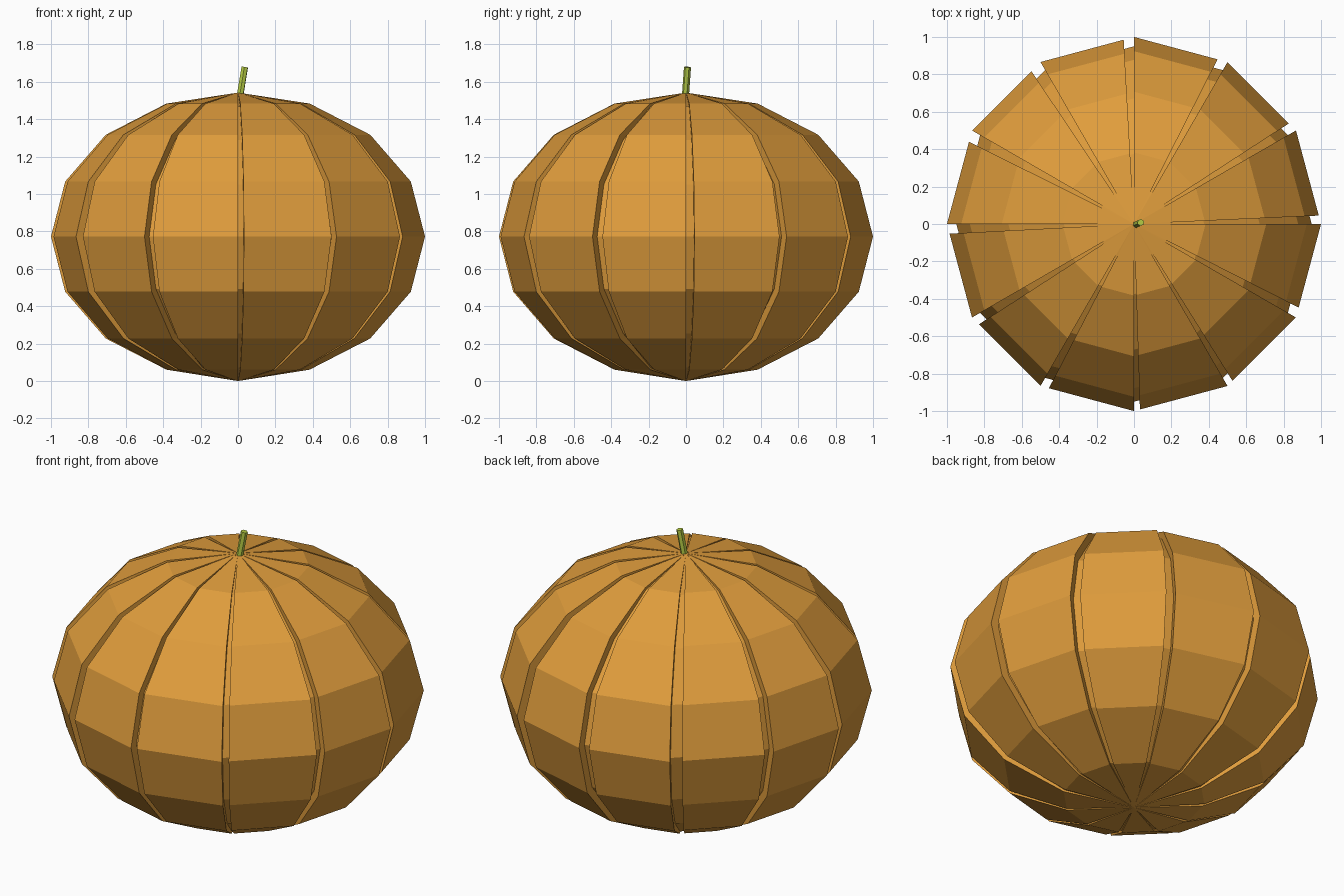
import bpy, bmesh, math
from mathutils import Vector

cube = bpy.data.objects.get("Cube")
if cube:
    bpy.data.objects.remove(cube)


def make_material(name, colour):
    mat = bpy.data.materials.new(name)
    mat.use_nodes = True
    mat.diffuse_color = colour
    mat.node_tree.nodes["Principled BSDF"].inputs["Base Color"].default_value = colour
    return mat


def make_object(name, bm, mat):
    bmesh.ops.recalc_face_normals(bm, faces=bm.faces)
    mesh = bpy.data.meshes.new(name)
    bm.to_mesh(mesh)
    bm.free()
    mesh.materials.append(mat)
    obj = bpy.data.objects.new(name, mesh)
    bpy.context.collection.objects.link(obj)
    return obj


orange = make_material("pumpkin orange", (0.74, 0.335, 0.045, 1))
green = make_material("stem green", (0.47, 0.61, 0.06, 1))

SEGMENTS, BANDS = 12, 8
HALF_HEIGHT = 0.77
CENTRE = Vector((0, 0, 0.772))
# groove width in degrees after each segment, clockwise from +x
GAPS = [3.2, 2.2, 1.9, 2.7, 3.0, 3.1, 3.6, 4.0, 3.3, 3.2, 3.1, 2.7]


def corner(k, lat):
    a = -math.tau * k / SEGMENTS
    r = math.cos(lat)
    return CENTRE + Vector((r * math.cos(a), r * math.sin(a), HALF_HEIGHT * math.sin(lat)))


# pumpkin body: twelve flat segments with sunken grooves between them
bm = bmesh.new()
rings = []
for i in range(1, BANDS):
    lat = -math.pi / 2 + math.pi * i / BANDS
    depth = 0.015 if i == 1 else 0.02 if i == BANDS - 1 else 0.05
    ring = []
    for k in range(SEGMENTS):
        start, end = corner(k, lat), corner(k + 1, lat)
        edge = start.lerp(end, 1 - GAPS[k] / 30)
        for p in (start, edge, edge.lerp(CENTRE, depth), end.lerp(CENTRE, depth)):
            ring.append(bm.verts.new(p))
    rings.append(ring)

count = len(rings[0])
for low, high in zip(rings, rings[1:]):
    for j in range(count):
        n = (j + 1) % count
        bm.faces.new((low[j], low[n], high[n], high[j]))
bottom = bm.verts.new((0, 0, 0))
top = bm.verts.new((0, 0, CENTRE.z + HALF_HEIGHT))
for ring, pole in ((rings[0], bottom), (rings[-1], top)):
    for j in range(count):
        bm.faces.new((ring[j], ring[(j + 1) % count], pole))
make_object("pumpkin_body", bm, orange)

# leaning stem
base, tip = Vector((0.011, -0.003, 1.525)), Vector((0.036, 0.008, 1.678))
axis = tip - base
bm = bmesh.new()
bmesh.ops.create_cone(bm, cap_ends=True, segments=6, radius1=0.019, radius2=0.019,
                      depth=axis.length)
bm.transform(axis.to_track_quat('Z', 'Y').to_matrix().to_4x4())
bmesh.ops.translate(bm, verts=bm.verts, vec=(base + tip) / 2)
make_object("stem", bm, green)
